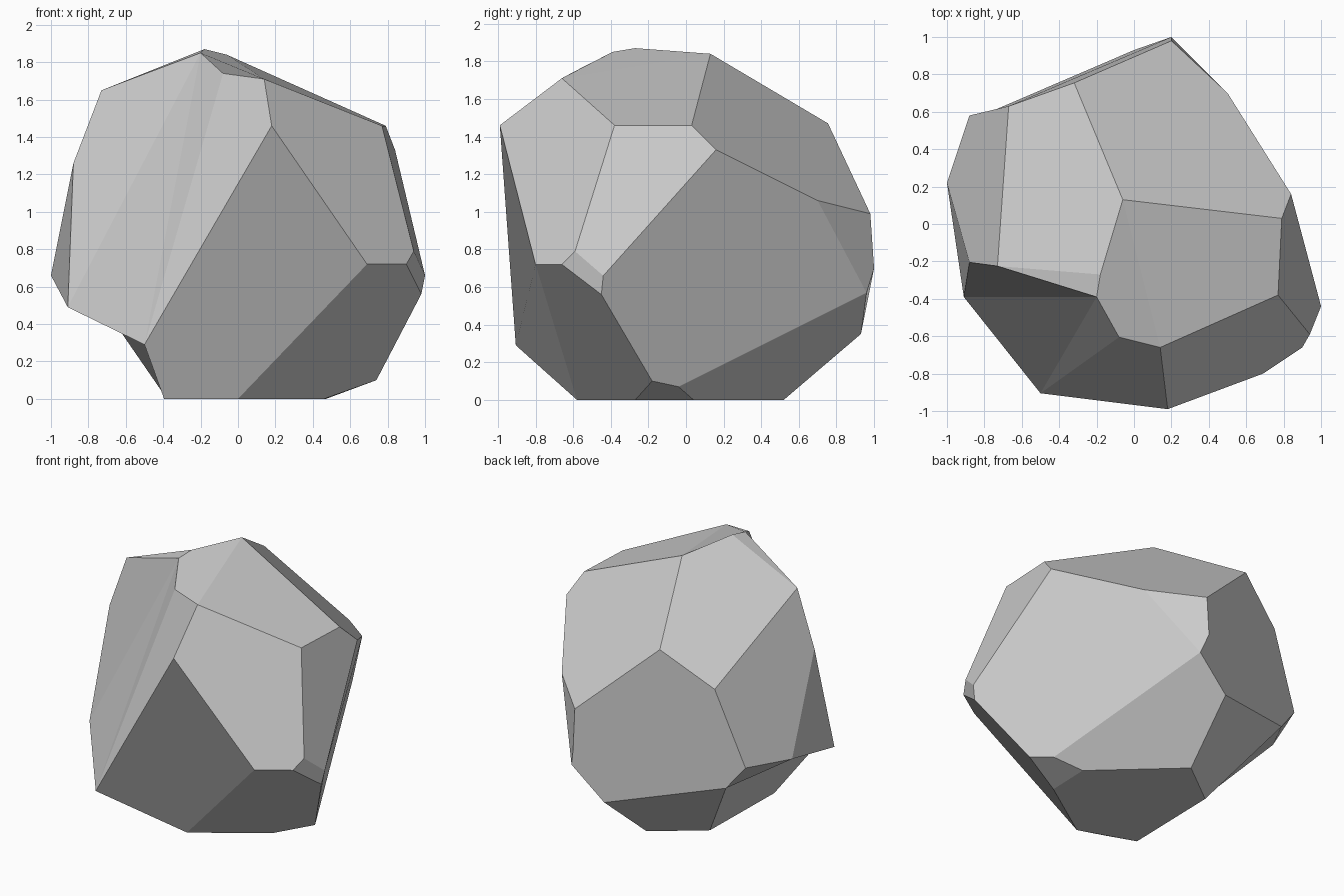
import bpy
import bmesh

default_cube = bpy.data.objects.get("Cube")
if default_cube:
    bpy.data.objects.remove(default_cube, do_unlink=True)

# Corners of the boulder, each with a letter
crown = {
    "A": (-.18, -.27, 1.87), "V": (-.06, .13, 1.84), "X": (-.2, -.39, 1.85),
    "S": (-.08, -.605, 1.74), "R": (.14, -.66, 1.71), "t": (.77, -.38, 1.46),
    "T": (.79, .03, 1.46), "U": (.84, .16, 1.33), "B": (-.73, -.225, 1.65),
}
front = {
    "Q": (.18, -.99, 1.46), "P": (.69, -.8, .72), "O": (.9, -.66, .72),
    "N": (.94, -.59, .79), "M": (1, -.44, .66), "L": (.98, -.45, .56),
    "G": (-.5, -.905, .29), "E": (-.91, -.39, .49),
}
back = {
    "r": (-.32, .755, 1.47), "q": (-.67, .63, 1.23), "p": (-.88, .58, .7),
    "W": (-.745, .61, .53), "b": (.5, .7, 1.06), "c": (.2, .98, .99),
    "a": (.2, 1, .7), "d": (.24, .96, .57), "e": (0, .93, .35),
    "C": (-.88, -.205, 1.26), "D": (-1, .22, .66),
}
base = {
    "H": (-.395, -.44, 0), "I": (0, -.58, 0), "J": (.46, -.27, 0),
    "Y": (.47, .04, 0), "F": (-.05, .52, 0), "h": (-.38, .27, 0),
    "K": (.74, -.18, .1), "Z": (.65, -.04, .07),
}

# Each broken facet of the stone, spelled by its corners in order
crown_facets = ["RtTV", "AXSRV", "VTUbcr", "BqrVA", "BAX"]
hollow_facets = ["QGSR", "XSG", "XGE", "XECB"]
front_facets = ["QRtNOP", "QPIHG", "POLKJI"]
left_facets = ["BqpDC", "CDE", "EDG", "DpWG", "GWhH"]
right_facets = ["tTUMN", "ONML", "UMLKZdb", "bcad", "KZYJ"]
back_facets = ["rqpWedac", "eWhF", "ZdeFY"]
base_facets = ["HIJYFh"]
facets = (crown_facets + hollow_facets + front_facets + left_facets
          + right_facets + back_facets + base_facets)


def chisel_stone(corners, facets):
    """Make a closed, flat-sided mesh from lettered corners and facets."""
    bm = bmesh.new()
    verts = {letter: bm.verts.new(place) for letter, place in corners.items()}
    for facet in facets:
        bm.faces.new([verts[letter] for letter in facet])
    bmesh.ops.recalc_face_normals(bm, faces=bm.faces)
    mesh = bpy.data.meshes.new("boulder")
    bm.to_mesh(mesh)
    bm.free()
    return mesh


def stone_material():
    material = bpy.data.materials.new("stone grey")
    material.use_nodes = True
    colour = (.6, .6, .6, 1)
    material.diffuse_color = colour
    shader = material.node_tree.nodes["Principled BSDF"]
    shader.inputs["Base Color"].default_value = colour
    return material


# Boulder
mesh = chisel_stone({**crown, **front, **back, **base}, facets)
mesh.materials.append(stone_material())
boulder = bpy.data.objects.new("boulder", mesh)
bpy.context.collection.objects.link(boulder)
